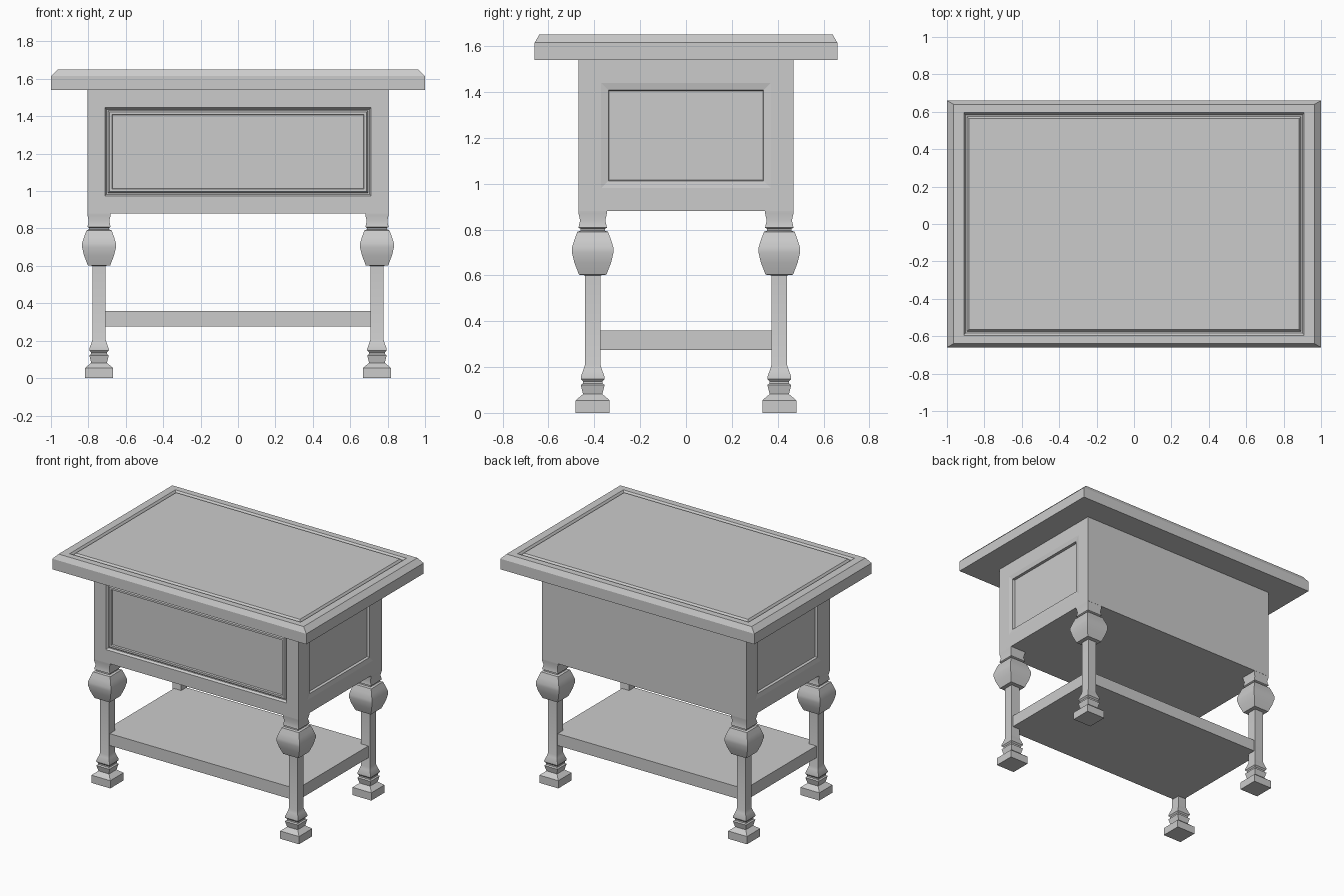
import bpy, bmesh, math
from mathutils import Vector

if "Cube" in bpy.data.objects:
    bpy.data.objects.remove(bpy.data.objects["Cube"])


def finish(bm, name, smooth=None):
    bmesh.ops.recalc_face_normals(bm, faces=bm.faces[:])
    me = bpy.data.meshes.new(name)
    bm.to_mesh(me)
    bm.free()
    ob = bpy.data.objects.new(name, me)
    bpy.context.collection.objects.link(ob)
    if smooth:
        bpy.ops.object.select_all(action='DESELECT')
        ob.select_set(True)
        bpy.context.view_layer.objects.active = ob
        bpy.ops.object.shade_smooth_by_angle(angle=math.radians(smooth))
    return ob


def loft(name, rings, cx=0, cy=0, smooth=None):
    """Stack rectangles (half x, half y, z) into one closed solid."""
    bm = bmesh.new()
    loops = [[bm.verts.new((cx + sx * hx, cy + sy * hy, z))
              for sx, sy in ((-1, -1), (1, -1), (1, 1), (-1, 1))]
             for hx, hy, z in rings]
    for a, b in zip(loops, loops[1:]):
        for i in range(4):
            j = (i + 1) % 4
            bm.faces.new((a[i], a[j], b[j], b[i]))
    bm.faces.new(loops[0][::-1])
    bm.faces.new(loops[-1])
    return finish(bm, name, smooth)


def carve(bm, normal, steps):
    """Inset one box face repeatedly: (thickness, depth)."""
    bm.normal_update()
    face = max(bm.faces, key=lambda f: (f.normal.dot(Vector(normal)) > 0.99) * f.calc_area())
    for t, d in steps:
        bmesh.ops.inset_region(bm, faces=[face], thickness=t, depth=d, use_even_offset=True)
        bm.normal_update()


# table top with chamfered rim and a groove around the surface
T = 1.65
loft("table_top", [
    (1.0, 0.66, 1.54), (1.0, 0.66, 1.615), (0.965, 0.64, T),
    (0.91, 0.595, T), (0.90, 0.583, T - 0.015),
    (0.893, 0.575, T - 0.015), (0.882, 0.563, T)])

# cabinet body with moulded front and recessed side panels
bm = bmesh.new()
bmesh.ops.create_cube(bm, size=1)
for v in bm.verts:
    v.co = (v.co.x * 1.61, v.co.y * 0.94, 1.21 + v.co.z * 0.66)
carve(bm, (0, -1, 0), [(0.093, 0), (0.01, -0.015), (0.006, 0), (0.008, 0.012),
                       (0.014, 0), (0.003, -0.012)])
for s in (-1, 1):
    carve(bm, (s, 0, 0), [(0.10, 0), (0.032, -0.006), (0.003, -0.018)])
finish(bm, "cabinet_body")

# low shelf between the legs
loft("lower_shelf", [(0.765, 0.43, 0.275), (0.765, 0.43, 0.36)])

# square turned legs: (half width, z)
PROFILE = [(0.074, 0), (0.074, 0.055), (0.042, 0.082), (0.052, 0.122), (0.043, 0.128),
           (0.043, 0.138), (0.052, 0.148), (0.052, 0.157), (0.040, 0.19), (0.034, 0.21),
           (0.034, 0.60), (0.060, 0.603), (0.080, 0.655), (0.091, 0.70), (0.091, 0.72),
           (0.080, 0.755), (0.067, 0.79), (0.053, 0.795), (0.053, 0.803), (0.062, 0.808),
           (0.055, 0.84), (0.062, 0.87), (0.062, 0.90)]
for sx, side in ((-1, "left"), (1, "right")):
    for sy, end in ((-1, "front"), (1, "back")):
        loft(f"{end}_{side}_leg", [(h, h, z) for h, z in PROFILE],
             sx * 0.743, sy * 0.407, 35)
